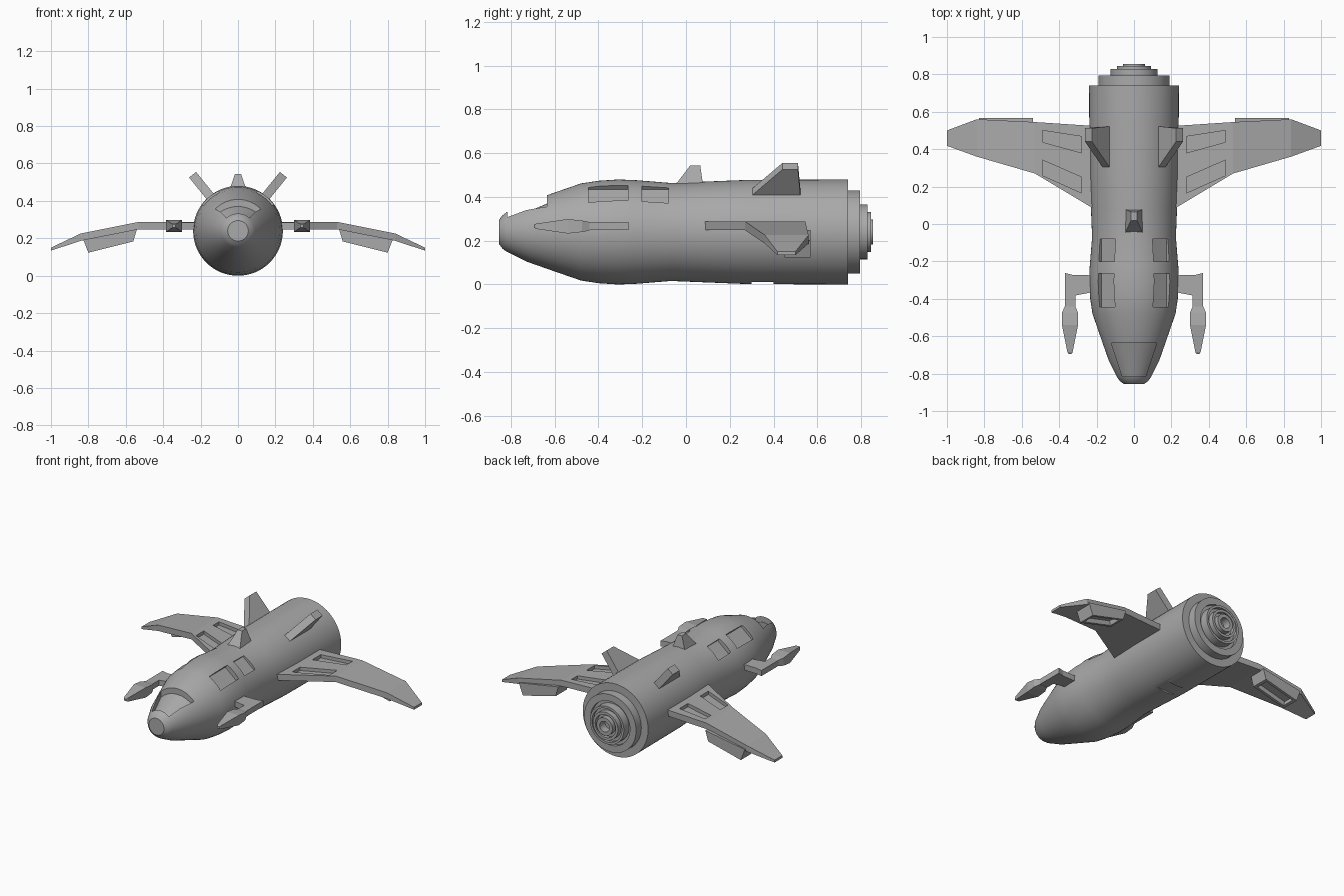
import bpy, bmesh
from math import sin, cos, pi, radians, sqrt
from mathutils import Vector

cube = bpy.data.objects.get("Cube")
if cube:
    bpy.data.objects.remove(cube, do_unlink=True)

grey = bpy.data.materials.new("hull_grey")
grey.use_nodes = True
grey.diffuse_color = (0.4, 0.4, 0.4, 1)
grey.node_tree.nodes["Principled BSDF"].inputs["Base Color"].default_value = (0.4, 0.4, 0.4, 1)


def loft(name, sections):
    """Skin a list of equal-length cross-sections and cap both ends."""
    bm = bmesh.new()
    rings = [[bm.verts.new(p) for p in sec] for sec in sections]
    n = len(rings[0])
    for a, b in zip(rings, rings[1:]):
        for i in range(n):
            j = (i + 1) % n
            bm.faces.new((a[i], a[j], b[j], b[i]))
    bm.faces.new(rings[0])
    bm.faces.new(rings[-1][::-1])
    bmesh.ops.recalc_face_normals(bm, faces=bm.faces)
    mesh = bpy.data.meshes.new(name)
    bm.to_mesh(mesh)
    bm.free()
    mesh.materials.append(grey)
    obj = bpy.data.objects.new(name, mesh)
    bpy.context.collection.objects.link(obj)
    return obj


def activate(obj):
    bpy.ops.object.select_all(action='DESELECT')
    obj.select_set(True)
    bpy.context.view_layer.objects.active = obj


def cut(obj, cutter):
    mod = obj.modifiers.new("cut", 'BOOLEAN')
    mod.operation, mod.solver, mod.object = 'DIFFERENCE', 'EXACT', cutter
    activate(obj)
    bpy.ops.object.modifier_apply(modifier=mod.name)
    bpy.data.objects.remove(cutter, do_unlink=True)


def mirror(obj):
    obj.modifiers.new("mirror", 'MIRROR')
    activate(obj)
    bpy.ops.object.modifier_apply(modifier="mirror")


def plan(outline, z):
    return [(x, y, z) for x, y in outline]


def rect(x, y, z, w, h):
    return [(x - w, y, z - h), (x + w, y, z - h), (x + w, y, z + h), (x - w, y, z + h)]


def revolve(name, profile, sides=64):
    ring = [2 * pi * i / sides for i in range(sides)]
    obj = loft(name, [[(r * cos(a), y, AXIS + r * sin(a)) for a in ring] for y, r in profile])
    return obj


def smooth(obj, angle=25):
    activate(obj)
    bpy.ops.object.shade_smooth_by_angle(angle=radians(angle))


AXIS = 0.24

# Fuselage
fuselage = revolve("fuselage", [
    (-0.855, 0.055), (-0.84, 0.075), (-0.82, 0.09), (-0.73, 0.135), (-0.63, 0.17),
    (-0.48, 0.222), (-0.4, 0.234), (-0.31, 0.24), (-0.23, 0.237), (-0.07, 0.224),
    (0.08, 0.23), (0.28, 0.238), (0.74, 0.24)])

# Canopy recess, its floor following the hull a little lower
def canopy_section(y, radius, half):
    xs = [half * k / 6 for k in range(-6, 7)]
    floor = [(x, y, AXIS - 0.038 + sqrt(radius ** 2 - x ** 2)) for x in xs]
    return floor + [(half, y, 0.6), (-half, y, 0.6)]

cut(fuselage, loft("canopy_cutter", [canopy_section(-0.815, 0.092, 0.062),
                                     canopy_section(-0.635, 0.168, 0.122)]))

# Shoulder window recesses
for side in (-1, 1):
    out = Vector((side * cos(radians(50)), 0, sin(radians(50))))
    along = Vector((-out.z, 0, out.x))
    for y0, y1 in ((-0.445, -0.265), (-0.2, -0.08)):
        secs = []
        for depth in (0.208, 0.3):
            mid = Vector((0, 0, AXIS)) + out * depth
            secs.append([mid + along * t + Vector((0, y, 0))
                         for t, y in ((-0.054, y0), (0.054, y0), (0.054, y1), (-0.054, y1))])
        cut(fuselage, loft("window_cutter", secs))

# Belly hatch recess
cut(fuselage, loft("hatch_cutter", [rect(0, 0.3, -0.03, 0.07, 0.042),
                                    rect(0, 0.4, -0.03, 0.07, 0.042)]))
smooth(fuselage)

# Stepped engine nozzle with grooves and a central bore
nozzle = revolve("engine_nozzle", [
    (0.7, 0.19), (0.795, 0.19), (0.795, 0.145), (0.775, 0.145), (0.775, 0.125),
    (0.83, 0.125), (0.83, 0.11), (0.81, 0.11), (0.81, 0.092), (0.845, 0.092),
    (0.845, 0.075), (0.82, 0.075), (0.82, 0.058), (0.855, 0.058), (0.855, 0.035),
    (0.8, 0.035)])
smooth(nozzle)

# Dorsal intake
loft("dorsal_intake", [
    plan([(-0.052, -0.06), (0.052, -0.06), (0.052, 0.08), (-0.052, 0.08)], 0.44),
    plan([(-0.016, 0.02), (0.016, 0.02), (0.016, 0.065), (-0.016, 0.065)], 0.545)])

# Angled tail fins
out = Vector((cos(radians(51)), 0, sin(radians(51))))
normal = Vector((-out.z, 0, out.x))
fin_outline = [(0.27, 0.2), (0.525, 0.2), (0.512, 0.386), (0.44, 0.386)]
mirror(loft("tail_fins", [[Vector((0, y, AXIS)) + out * r + normal * t for y, r in fin_outline]
                          for t in (-0.024, 0.024)]))

# Drooped wings: x, leading y, trailing y, bottom z, top z
stations = [(0.18, 0.06, 0.522, 0.248, 0.288), (0.53, 0.27, 0.545, 0.248, 0.288),
            (0.84, 0.36, 0.56, 0.187, 0.226), (1.0, 0.418, 0.5, 0.134, 0.15)]
wings = loft("wings", [[(x, a, lo), (x, b, lo), (x, b, hi), (x, a, hi)]
                       for x, a, b, lo, hi in stations])
for panel in ([(0.49, 0.5), (0.28, 0.468), (0.28, 0.38), (0.49, 0.438)],
              [(0.49, 0.342), (0.28, 0.25), (0.28, 0.166), (0.49, 0.26)]):
    cut(wings, loft("panel_cutter", [plan(panel, 0.266), plan(panel, 0.35)]))
mirror(wings)

# Underwing pods with a slotted lower face
pod_outline = [(0.54, 0.25), (0.56, 0.183), (0.8, 0.123), (0.83, 0.2)]
pods = loft("underwing_pods", [[(x, y, z) for x, z in pod_outline] for y in (0.45, 0.568)])
bm = bmesh.new()
bm.from_mesh(pods.data)
lower = min(bm.faces, key=lambda f: f.calc_center_median().z)
bmesh.ops.inset_region(bm, faces=[lower], thickness=0.025)
bmesh.ops.inset_region(bm, faces=[lower], thickness=0.0001, depth=-0.03)
bm.to_mesh(pods.data)
bm.free()
mirror(pods)

# Cannon arms and barrels
arm = [(0.2, -0.275), (0.33, -0.272), (0.37, -0.262), (0.37, -0.46),
       (0.312, -0.46), (0.312, -0.382), (0.2, -0.36)]
mirror(loft("cannon_arms", [plan(arm, 0.248), plan(arm, 0.285)]))
mirror(loft("cannon_barrels", [
    rect(0.342, -0.44, 0.266, 0.028, 0.019), rect(0.342, -0.475, 0.266, 0.043, 0.026),
    rect(0.342, -0.54, 0.266, 0.043, 0.033), rect(0.342, -0.685, 0.266, 0.014, 0.012),
    rect(0.342, -0.695, 0.266, 0.008, 0.007)]))
